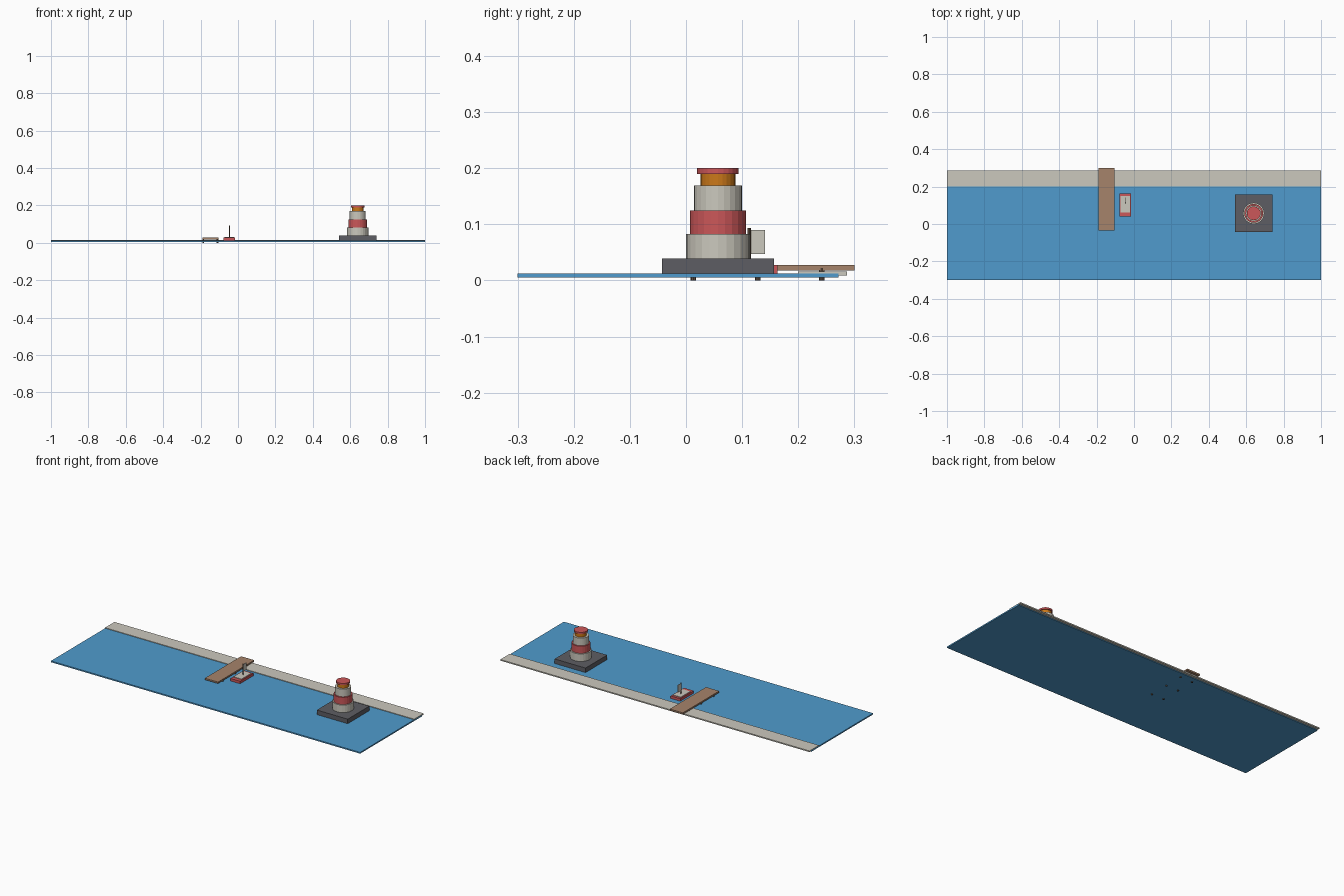
import bpy
import bmesh
from mathutils import Matrix, Vector

cube = bpy.data.objects.get("Cube")
if cube:
    bpy.data.objects.remove(cube, do_unlink=True)


def material(name, rgb):
    mat = bpy.data.materials.new(name)
    mat.use_nodes = True
    color = (*rgb, 1)
    mat.diffuse_color = color
    mat.node_tree.nodes["Principled BSDF"].inputs["Base Color"].default_value = color
    return mat


water_blue = material("water_blue", (0.08, 0.33, 0.61))
off_white = material("off_white", (0.60, 0.58, 0.51))
red = material("red", (0.60, 0.095, 0.10))
orange = material("orange", (0.60, 0.19, 0.01))
rock_grey = material("rock_grey", (0.11, 0.11, 0.125))
wood = material("wood", (0.38, 0.23, 0.145))
dark_wood = material("dark_wood", (0.12, 0.08, 0.055))


def finish(name, bm, mat):
    mesh = bpy.data.meshes.new(name)
    bm.to_mesh(mesh)
    bm.free()
    mesh.materials.append(mat)
    obj = bpy.data.objects.new(name, mesh)
    bpy.context.collection.objects.link(obj)
    return obj


def box(name, low, high, mat):
    """Box spanning two opposite corners."""
    low, high = Vector(low), Vector(high)
    bm = bmesh.new()
    bmesh.ops.create_cube(bm, size=1, matrix=Matrix.Translation((low + high) / 2)
                          @ Matrix.Diagonal((*(high - low), 1)))
    return finish(name, bm, mat)


def cylinder(name, x, y, bottom, top, radius, mat, sides=24):
    bm = bmesh.new()
    bmesh.ops.create_cone(bm, cap_ends=True, segments=sides, radius1=radius,
                          radius2=radius, depth=top - bottom,
                          matrix=Matrix.Translation((x, y, (bottom + top) / 2)))
    return finish(name, bm, mat)


# Sea and shore
box("water", (-1, -0.30, 0.005), (1, 0.272, 0.0125), water_blue)
box("shore", (-1, 0.20, 0.009), (1, 0.287, 0.016), off_white)

# Dock with its posts
box("dock_deck", (-0.19, -0.035, 0.018), (-0.105, 0.30, 0.027), wood)
for y in (0.013, 0.128, 0.242):
    for side, x in (("right", -0.186), ("left", -0.109)):
        cylinder(f"dock_post_{side}", x, y, 0, 0.022, 0.005, dark_wood, 8)

# Sailing boat
box("boat_hull", (-0.077, 0.04, 0.0125), (-0.015, 0.163, 0.027), red)
box("boat_deck", (-0.071, 0.062, 0.027), (-0.021, 0.15, 0.030), off_white)
cylinder("boat_mast", -0.046, 0.113, 0.028, 0.093, 0.003, dark_wood, 8)
box("boat_sail", (-0.047, 0.115, 0.047), (-0.045, 0.141, 0.090), off_white)

# Lighthouse on a square base
LX, LY = 0.64, 0.057
box("lighthouse_base", (LX - 0.1, LY - 0.1, 0.012), (LX + 0.1, LY + 0.1, 0.039), rock_grey)
for name, bottom, top, radius, mat in (
        ("tower_lower", 0.039, 0.083, 0.057, off_white),
        ("tower_middle", 0.083, 0.125, 0.050, red),
        ("tower_upper", 0.125, 0.169, 0.043, off_white),
        ("lantern", 0.169, 0.190, 0.031, orange),
        ("lantern_roof", 0.190, 0.200, 0.037, red)):
    cylinder(name, LX, LY, bottom, top, radius, mat)
